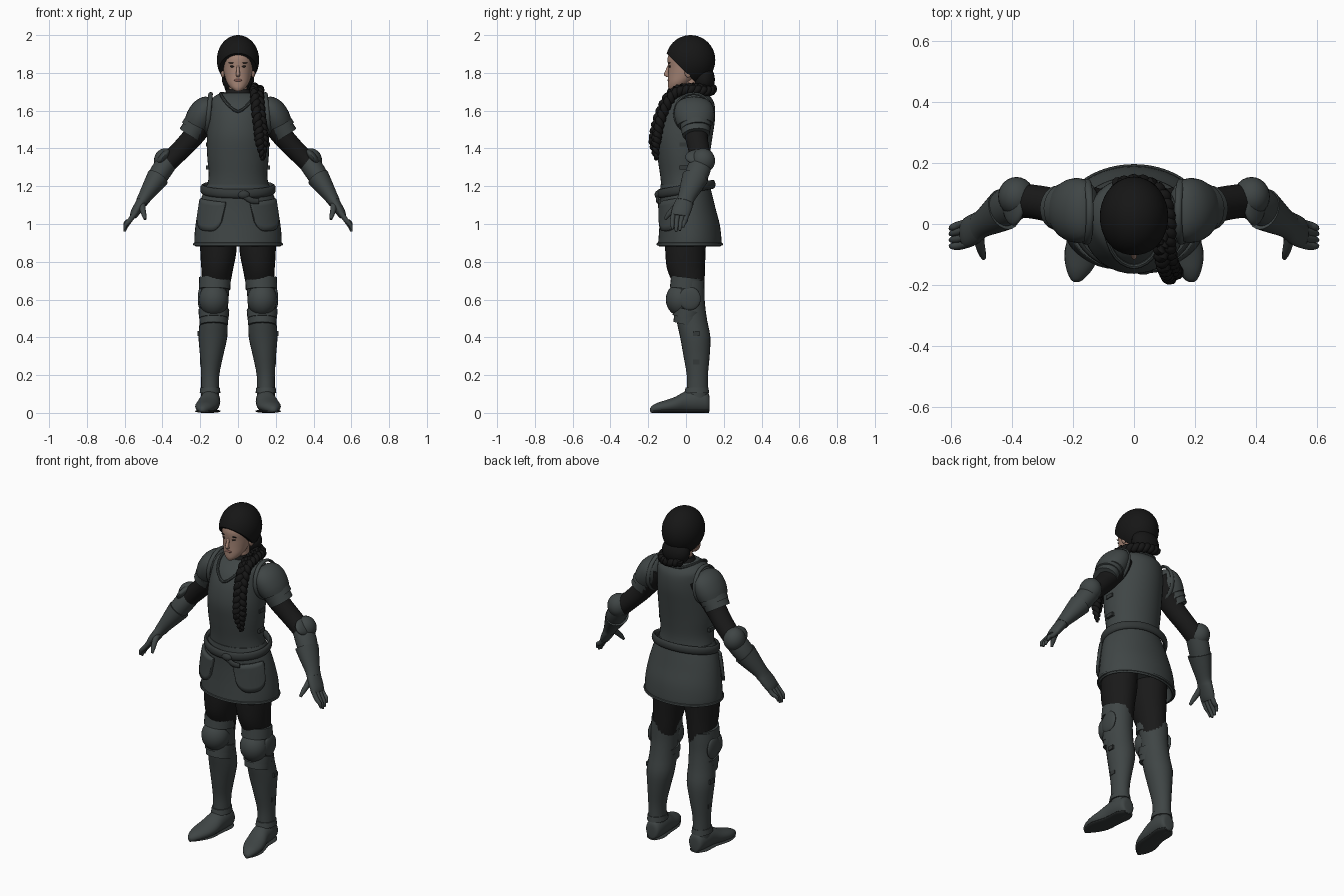
import bpy, bmesh
from math import sin, cos, pi, radians
from mathutils import Vector, Matrix

if "Cube" in bpy.data.objects:
    bpy.data.objects.remove(bpy.data.objects["Cube"], do_unlink=True)


def material(name, r, g, b):
    m = bpy.data.materials.new(name)
    m.use_nodes = True
    m.diffuse_color = (r, g, b, 1)
    shader = next(n for n in m.node_tree.nodes if n.type == "BSDF_PRINCIPLED")
    shader.inputs["Base Color"].default_value = (r, g, b, 1)
    shader.inputs["Roughness"].default_value = 0.7
    return m


STEEL = material("dark steel", .05, .06, .06)
TRIM = material("dark trim", .034, .04, .04)
CLOTH = material("black cloth", .01, .01, .01)
HAIR = material("black hair", .008, .008, .008)
SKIN = material("skin", .38, .235, .18)
LIPS = material("lips", .24, .11, .09)
EYES = material("dark eyes", .05, .035, .03)

X, Y, Z = Vector((1, 0, 0)), Vector((0, 1, 0)), Vector((0, 0, 1))
FLAT = (X, Y)      # rings stacked upwards
ALONG_Y = (X, Z)   # rings stacked front to back


def finish(name, bm, mat, pair=False):
    """Turn a bmesh into a smooth-shaded object, mirrored if it is one of a pair."""
    bmesh.ops.recalc_face_normals(bm, faces=bm.faces)
    mesh = bpy.data.meshes.new(name)
    bm.to_mesh(mesh)
    bm.free()
    mesh.materials.append(mat)
    for p in mesh.polygons:
        p.use_smooth = True
    mesh.set_sharp_from_angle(angle=radians(42))
    ob = bpy.data.objects.new(name, mesh)
    bpy.context.scene.collection.objects.link(ob)
    if pair:
        ob.modifiers.new("Mirror", "MIRROR").use_mirror_merge = False
    return ob


def smooth(rows, sub, loop=False):
    """Pass a smooth curve through rows of numbers."""
    n, out = len(rows), []
    pick = (lambda i: rows[i % n]) if loop else (lambda i: rows[min(max(i, 0), n - 1)])
    for i in range(n if loop else n - 1):
        four = [pick(i + j) for j in (-1, 0, 1, 2)]
        for k in range(sub):
            t = k / sub
            out.append([.5 * (2 * b + (c - a) * t + (2 * a - 5 * b + 4 * c - d) * t * t
                              + (3 * b - a - 3 * c + d) * t ** 3) for a, b, c, d in zip(*four)])
    return out if loop else out + [list(rows[-1])]


def tube(name, rows, mat, frame=None, ref=Y, seg=24, sub=3, loop=False, pair=False):
    """Skin oval rings (x, y, z, radius a, radius b) along a path."""
    pts = smooth(rows, sub, loop)
    n = len(pts)
    bm, rings = bmesh.new(), []
    for i, p in enumerate(pts):
        if frame:
            a, b = frame
        else:
            before = pts[i - 1] if loop or i else pts[0]
            after = pts[(i + 1) % n] if loop else pts[min(i + 1, n - 1)]
            t = (Vector(after[:3]) - Vector(before[:3])).normalized()
            a = (ref - t * ref.dot(t)).normalized()
            b = t.cross(a)
        ra, rb = max(p[3], .002), max(p[4], .002)
        rings.append([bm.verts.new(Vector(p[:3]) + a * ra * cos(w) + b * rb * sin(w))
                      for w in (2 * pi * k / seg for k in range(seg))])
    for i in range(n if loop else n - 1):
        r, q = rings[i], rings[(i + 1) % n]
        for k in range(seg):
            j = (k + 1) % seg
            bm.faces.new((r[k], r[j], q[j], q[k]))
    if not loop:
        bm.faces.new(rings[0][::-1])
        bm.faces.new(rings[-1])
    return finish(name, bm, mat, pair)


def body(name, rows, mat):
    """Centred stack of ovals from (z, half width, front y, back y)."""
    return tube(name, [(0, (f + k) / 2, z, w, (k - f) / 2) for z, w, f, k in rows],
                mat, FLAT, seg=40, sub=4)


def ball(name, centre, radii, mat, pair=False, turn=None):
    bm = bmesh.new()
    m = Matrix.Translation(centre) @ (turn or Matrix()) @ Matrix.Diagonal(radii).to_4x4()
    bmesh.ops.create_uvsphere(bm, u_segments=24, v_segments=14, radius=1, matrix=m)
    return finish(name, bm, mat, pair)


def box(name, centre, size, mat, pair=True):
    bm = bmesh.new()
    bmesh.ops.create_cube(bm, size=1, matrix=Matrix.Translation(centre) @ Matrix.Diagonal(size).to_4x4())
    return finish(name, bm, mat, pair)


# Breastplate and skirt
body("breastplate", [(1.19, .165, -.13, .12), (1.26, .155, -.137, .115), (1.36, .163, -.152, .125),
                     (1.46, .165, -.163, .14), (1.55, .16, -.15, .153), (1.62, .152, -.122, .153),
                     (1.66, .142, -.09, .14), (1.69, .1, -.05, .11), (1.695, .06, -.02, .08)], STEEL)
skirt = [(1.21, .163, -.135, .125), (1.15, .19, -.138, .14), (1.08, .21, -.137, .157), (1.0, .224, -.14, .178),
         (.93, .231, -.145, .187), (.888, .229, -.147, .187), (.886, .215, -.132, .172), (.95, .205, -.125, .16)]
body("armour_skirt", skirt, STEEL)
tube("skirt_hem", [(.232 * cos(w), .02 + .17 * sin(w), .893, .008, .006)
                   for w in (2 * pi * k / 24 for k in range(24))], STEEL, ref=Z, seg=8, loop=True)

# Belt with knot and hanging end
tube("belt", [(.187 * cos(w), .143 * sin(w), 1.185 + .025 * sin(w), .024, .013)
              for w in (2 * pi * k / 24 for k in range(24))], TRIM, ref=Z, seg=12, loop=True)
ball("belt_knot", (.03, -.148, 1.155), (.032, .018, .022), TRIM)
tube("belt_end", [(.03, -.15, 1.15, .01, .014), (.07, -.15, 1.125, .009, .016),
                  (.11, -.14, 1.12, .008, .014)], TRIM, seg=12)


def pocket():
    """Rounded flap that follows the skirt."""
    bm, grid, outer = bmesh.new(), [], skirt[:6]
    for i in range(15):
        u = i / 14
        w = radians(-72 + 54 * u)
        drop = .15 * (1 - abs(2 * u - 1) ** 3) ** .5 + .012
        column = []
        for j in range(7):
            z = 1.115 + .02 * u - drop * j / 6
            hi, lo = next(p for p in zip(outer, outer[1:]) if p[1][0] <= z)
            t = (hi[0] - z) / (hi[0] - lo[0])
            _, wide, front, back = (a + (b - a) * t for a, b in zip(hi, lo))
            column.append(bm.verts.new(((wide + .01) * cos(w), (front + back) / 2
                                        + ((back - front) / 2 + .01) * sin(w), z)))
        grid.append(column)
    for c, d in zip(grid, grid[1:]):
        for j in range(6):
            bm.faces.new((c[j], c[j + 1], d[j + 1], d[j]))
    ob = finish("skirt_pocket", bm, STEEL, True)
    thick = ob.modifiers.new("Solidify", "SOLIDIFY")
    thick.thickness, thick.offset = .016, 0


pocket()

# Raised rims, side hinges and neck
tube("armhole_rim", [(.155 - .01 * sin(w), .04 + .1 * cos(w), 1.585 + .105 * sin(w), .012, .008)
                     for w in (2 * pi * k / 20 for k in range(20))], STEEL, ref=X, seg=10, loop=True, pair=True)
half = [(.06, -.108, 1.64), (.09, -.03, 1.685), (.085, .06, 1.692), (.05, .112, 1.685)]
rim = [(0, -.14, 1.595)] + half + [(0, .122, 1.682)] + [(-x, y, z) for x, y, z in half[::-1]]
tube("neck_rim", [p + (.008, .008) for p in rim], STEEL, ref=Z, seg=8, loop=True)
body("cloth_collar", [(1.62, .095, -.07, .11), (1.67, .08, -.05, .1), (1.7, .066, -.035, .09),
                      (1.715, .06, -.03, .085)], CLOTH)
body("neck", [(1.66, .052, -.035, .075), (1.72, .048, -.03, .075), (1.79, .05, -.02, .08)], SKIN)
for z in (1.3, 1.42):
    box("side_hinge", (.16, -.01, z), (.02, .05, .022), TRIM)

# Head and face
body("face", [(1.705, .016, -.088, -.05), (1.722, .04, -.094, -.01), (1.75, .059, -.095, .03), (1.79, .072, -.094, .08),
              (1.83, .079, -.094, .095), (1.88, .083, -.097, .1), (1.93, .07, -.08, .09)], SKIN)
tube("nose", [(0, -.088, 1.842, .006, .007), (0, -.1, 1.81, .009, .01), (0, -.103, 1.79, .01, .014),
              (0, -.093, 1.779, .008, .012)], SKIN, FLAT, seg=12)
ball("lips", (0, -.091, 1.761), (.02, .007, .008), LIPS)
ball("eye", (.03, -.085, 1.834), (.014, .007, .005), EYES, True)
ball("eyebrow", (.031, -.087, 1.853), (.02, .006, .003), HAIR, True)
ball("ear", (.08, .012, 1.805), (.012, .02, .03), SKIN, True)

# Hair cap, cut along the hairline, with a gathered nape
bm = bmesh.new()
bmesh.ops.create_uvsphere(bm, u_segments=36, v_segments=24, radius=1, matrix=Matrix.Translation((0, .024, 1.868))
                          @ Matrix.Diagonal((.112, .131, .132)).to_4x4())
cut = bmesh.ops.bisect_plane(bm, geom=bm.verts[:] + bm.edges[:] + bm.faces[:], plane_co=(0, -.1, 1.902),
                             plane_no=(0, 1, 1), clear_inner=True)
bmesh.ops.holes_fill(bm, edges=[e for e in cut["geom_cut"] if isinstance(e, bmesh.types.BMEdge)])
finish("hair_cap", bm, HAIR)
ball("hair_nape", (0, .095, 1.765), (.085, .058, .075), HAIR)

# Braid of three woven strands, from the nape over the left shoulder
route = smooth([(-.05, .115, 1.73), (.02, .125, 1.715), (.08, .09, 1.71), (.1, .01, 1.715), (.1, -.07, 1.69),
                (.108, -.125, 1.6), (.12, -.155, 1.5), (.127, -.165, 1.42), (.132, -.155, 1.34)], 8)
for s in range(3):
    strand = []
    for i, p in enumerate(route):
        p = Vector(p)
        t = (Vector(route[min(i + 1, len(route) - 1)]) - Vector(route[max(i - 1, 0)])).normalized()
        out = (p - Vector((0, .03, 1.5)))
        side = t.cross(out).normalized()
        out = side.cross(t)
        size = min(1, .3 + (len(route) - 1 - i) / 14)
        w = i * .75 + s * 2 * pi / 3
        p = p + (side * .021 * sin(w) + out * .011 * sin(2 * w)) * size
        strand.append((*p, .019 * size, .019 * size))
    tube("braid_strand", strand, HAIR, ref=Vector((1, 1, 0)), seg=10, sub=2)

# Arms: sleeve, shoulder plates, elbow guard and forearm
tube("sleeve", [(.13, .045, 1.61, .075, .06), (.18, .05, 1.54, .075, .06), (.24, .055, 1.46, .06, .056),
                (.31, .07, 1.385, .056, .052), (.38, .075, 1.315, .055, .05), (.43, .05, 1.25, .05, .045)],
     CLOTH, pair=True)
tube("shoulder_plate", [(.135, .042, 1.655, .04, .02), (.15, .042, 1.64, .085, .05), (.175, .043, 1.605, .105, .071),
                        (.2, .046, 1.56, .104, .076), (.218, .049, 1.525, .093, .071)], STEEL, pair=True)
for x, z, r in ((.212, 1.54, .084), (.229, 1.51, .078)):
    tube("shoulder_lame", [(x, .05, z, r, r - .014), (x + .022, .054, z - .037, r - .005, r - .012)],
         STEEL, sub=1, pair=True)
ball("elbow_guard", (.385, .09, 1.335), (.06, .064, .066), STEEL, True)
ball("elbow_wing", (.395, .07, 1.355), (.022, .075, .05), STEEL, True, Matrix.Rotation(radians(-40), 4, "Y"))
tube("forearm_plate", [(.375, .08, 1.325, .06, .054), (.41, .062, 1.275, .063, .055), (.45, .035, 1.21, .056, .048),
                       (.495, .002, 1.14, .044, .036)], STEEL, pair=True)

# Gauntlets
tube("gauntlet_cuff", [(.425, .048, 1.245, .07, .06), (.455, .028, 1.2, .06, .05), (.495, .002, 1.14, .046, .036),
                       (.51, -.007, 1.115, .048, .032)], STEEL, pair=True)
tube("palm", [(.495, .002, 1.14, .04, .032), (.52, -.014, 1.1, .05, .028), (.545, -.028, 1.06, .05, .024),
              (.556, -.032, 1.04, .044, .018)], STEEL, pair=True)
for y, drop in ((-.036, .012), (-.013, 0), (.011, .005), (.033, .022)):
    tube("finger", [(.54, -.028 + y, 1.065, .013, .014), (.572, -.036 + y, 1.02, .013, .013),
                    (.594, -.04 + y * .9, .985 + drop, .011, .011),
                    (.601, -.042 + y * .8, .96 + drop, .006, .006)], STEEL, seg=12, pair=True)
tube("thumb", [(.508, -.025, 1.115, .018, .018), (.505, -.065, 1.08, .016, .016), (.498, -.093, 1.05, .013, .013),
               (.492, -.112, 1.025, .007, .007)], STEEL, ref=X, seg=12, pair=True)

# Legs
tube("trouser_leg", [(.105, -.002, .97, .095, .11), (.104, -.003, .86, .096, .107), (.11, 0, .76, .084, .1),
                     (.116, .018, .67, .073, .08), (.12, .022, .6, .068, .07)], CLOTH, FLAT, pair=True)
tube("leg_plate", [(.121, .015, .7, .081, .082), (.124, .017, .65, .078, .081), (.126, .022, .58, .074, .078),
                   (.129, .031, .49, .074, .081), (.133, .049, .4, .076, .08), (.14, .056, .3, .061, .069),
                   (.147, .06, .2, .048, .056), (.148, .06, .11, .047, .056), (.148, .06, .06, .046, .055)],
     STEEL, FLAT, pair=True)
tube("thigh_lame", [(.122, .005, .715, .084, .084), (.124, -.002, .655, .083, .084)], STEEL, sub=1, ref=X, pair=True)
ball("knee_guard", (.128, -.028, .6), (.079, .079, .088), STEEL, True)
ball("knee_wing", (.197, .02, .605), (.016, .058, .062), STEEL, True)
for z, r in ((.545, .082), (.51, .078)):
    tube("knee_lame", [(.128, .014, z, r, r), (.128, .003, z - .045, r - .004, r - .006)],
         STEEL, sub=1, ref=X, pair=True)
for z, x in ((.42, .205), (.27, .19)):
    box("leg_buckle", (x, .055, z), (.02, .035, .025), TRIM)

# Boots with pointed toes turned outward
tube("boot", [(.143, .125, .045, .022, .03), (.143, .115, .055, .042, .054), (.146, .06, .062, .052, .062),
              (.15, .0, .058, .054, .058), (.16, -.055, .043, .06, .043), (.17, -.105, .034, .057, .034),
              (.179, -.15, .027, .042, .027), (.186, -.18, .019, .022, .018), (.188, -.19, .016, .008, .008)],
     STEEL, ALONG_Y, pair=True)
tube("boot_sole", [(.143, .122, .009, .03, .009), (.146, .08, .009, .054, .009), (.152, 0, .009, .051, .009),
                   (.168, -.09, .009, .06, .009), (.181, -.155, .009, .038, .009), (.188, -.188, .009, .009, .008)],
     TRIM, ALONG_Y, pair=True)
tube("ankle_band", [(.148, .058, .135, .051, .06), (.148, .057, .105, .055, .066)], STEEL, FLAT, sub=1, pair=True)
